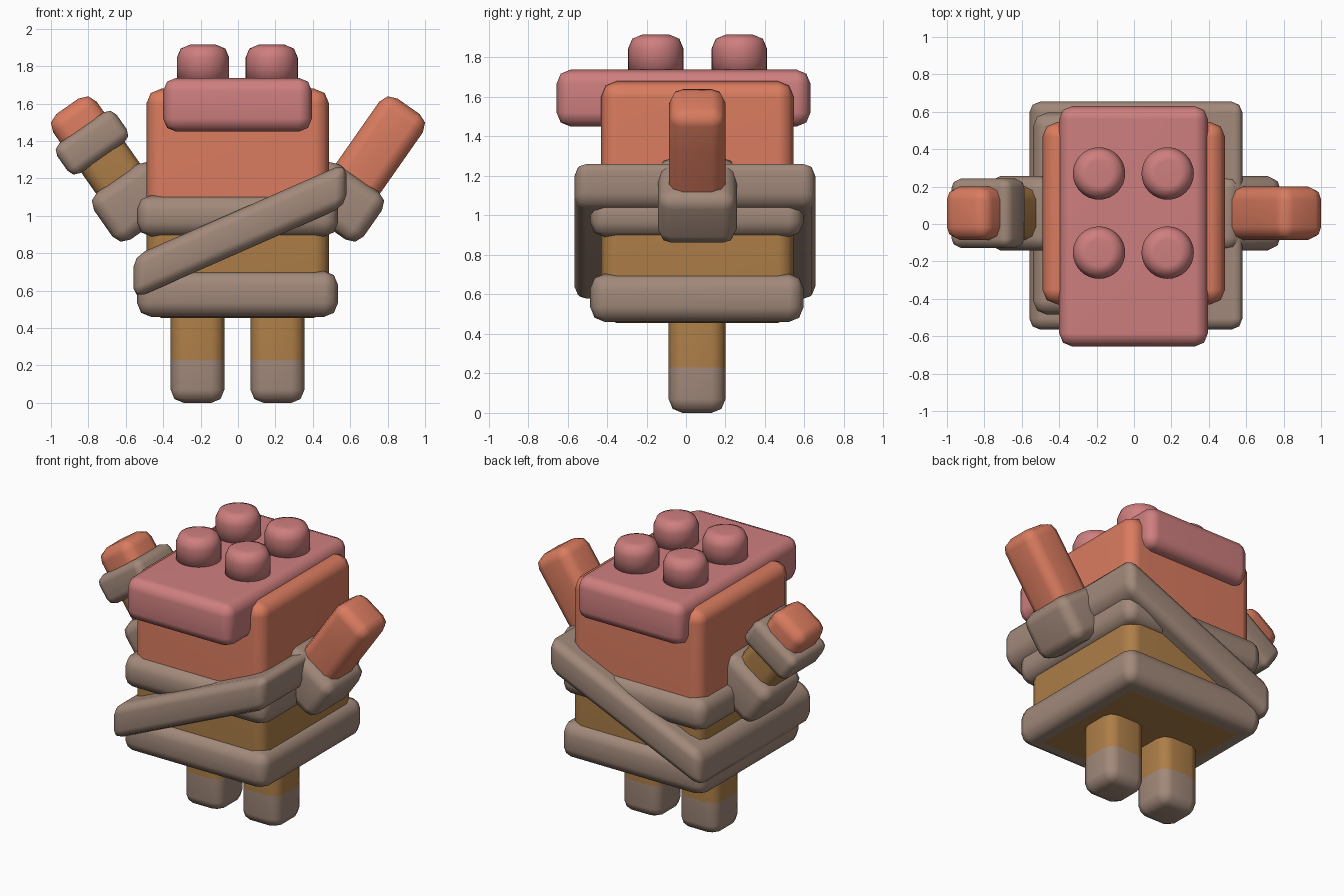
import bpy, bmesh, math
from mathutils import Matrix, Vector

if "Cube" in bpy.data.objects:
    bpy.data.objects.remove(bpy.data.objects["Cube"])


def material(name, rgb):
    m = bpy.data.materials.new(name)
    m.diffuse_color = (*rgb, 1)
    m.use_nodes = True
    m.node_tree.nodes["Principled BSDF"].inputs["Base Color"].default_value = m.diffuse_color
    return m


ORANGE = material("orange", (0.70, 0.20, 0.115))
PINK = material("pink", (0.62, 0.21, 0.21))
BROWN = material("grey_brown", (0.36, 0.25, 0.195))
OCHRE = material("ochre", (0.42, 0.21, 0.065))
YC = 0.057  # body centre in depth


def finish(name, bm, mats, split=None, matrix=None):
    """Optionally cut at height split (lower mats[0], upper mats[1]), then place."""
    if split is not None:
        bmesh.ops.bisect_plane(bm, geom=bm.verts[:] + bm.edges[:] + bm.faces[:],
                               plane_co=(0, 0, split), plane_no=(0, 0, 1))
        for f in bm.faces:
            f.material_index = int(f.calc_center_median().z > split)
    if matrix:
        bmesh.ops.transform(bm, matrix=matrix, verts=bm.verts)
    bmesh.ops.recalc_face_normals(bm, faces=bm.faces)
    for f in bm.faces:
        f.smooth = True
    me = bpy.data.meshes.new(name)
    bm.to_mesh(me)
    bm.free()
    for m in mats:
        me.materials.append(m)
    ob = bpy.data.objects.new(name, me)
    bpy.context.collection.objects.link(ob)
    ob.modifiers.new("normals", 'WEIGHTED_NORMAL').keep_sharp = True
    return ob


def box(name, x, y, z, mats, bevel=0.07, split=None, matrix=None):
    """Rounded box given as (min, max) ranges."""
    bm = bmesh.new()
    bmesh.ops.create_cube(bm, size=1)
    for v in bm.verts:
        v.co = Vector([(r[0] + r[1]) / 2 + c * (r[1] - r[0])
                       for c, r in zip(v.co, (x, y, z))])
    bmesh.ops.bevel(bm, geom=bm.edges[:], offset=bevel, segments=2,
                    profile=0.5, affect='EDGES')
    return finish(name, bm, mats, split, matrix)


# Body, ochre below and orange above
box("body", (-0.49, 0.487), (-0.43, 0.545), (0.455, 1.68), [OCHRE, ORANGE], 0.08, 1.0)

# Level wraps round the body
for name, z in (("lower_wrap", (0.46, 0.705)), ("upper_wrap", (0.89, 1.11))):
    box(name, (-0.54, 0.535), (-0.485, 0.595), z, [BROWN], 0.075)

# Slanted wrap
shear = Matrix(((1, 0, 0, 0), (0, 1, 0, 0), (0.44, 0, 1, 0), (0, 0, 0, 1)))
box("slanted_wrap", (-0.56, 0.58), (-0.565, 0.655), (0.80, 1.03), [BROWN], 0.06,
    matrix=shear)

# Top slab and four studs
box("top_slab", (-0.40, 0.395), (-0.655, 0.63), (1.45, 1.738), [PINK])
for i, x in enumerate((-0.187, 0.18)):
    for j, y in enumerate((-0.153, 0.27)):
        bm = bmesh.new()
        bmesh.ops.create_cone(bm, cap_ends=True, segments=32, radius1=0.14,
                              radius2=0.14, depth=0.3)
        rim = [e for e in bm.edges if all(v.co.z > 0 for v in e.verts)]
        bmesh.ops.bevel(bm, geom=rim, offset=0.07, segments=2, profile=0.5,
                        affect='EDGES')
        finish(f"stud_{i}{j}", bm, [PINK], matrix=Matrix.Translation((x, y, 1.765)))

# Legs with wrapped feet
for side, x in (("left", (-0.36, -0.073)), ("right", (0.067, 0.355))):
    box(f"{side}_leg", x, (-0.088, 0.2), (0, 0.58), [BROWN, OCHRE], 0.07, 0.23)

# Raised arms: local z runs along the arm, local x points outward
for side, s in (("left", -1), ("right", 1)):
    tilt = Matrix.Rotation(s * math.radians(35), 4, 'Y')

    def across(a, b):
        return (min(s * a, s * b), max(s * a, s * b))

    box(f"{side}_shoulder_wrap", across(-0.36, 0.04), (-0.143, 0.257), (1.045, 1.355),
        [BROWN], 0.07, matrix=tilt)
    lower = OCHRE if s < 0 else ORANGE
    box(f"{side}_arm", across(-0.305, -0.02), (-0.085, 0.2), (1.15, 1.822),
        [lower, ORANGE], 0.07, 1.585, tilt)
    if s < 0:
        box("wrist_wrap", across(-0.352, 0.035), (-0.128, 0.243), (1.49, 1.685),
            [BROWN], 0.05, matrix=tilt)
